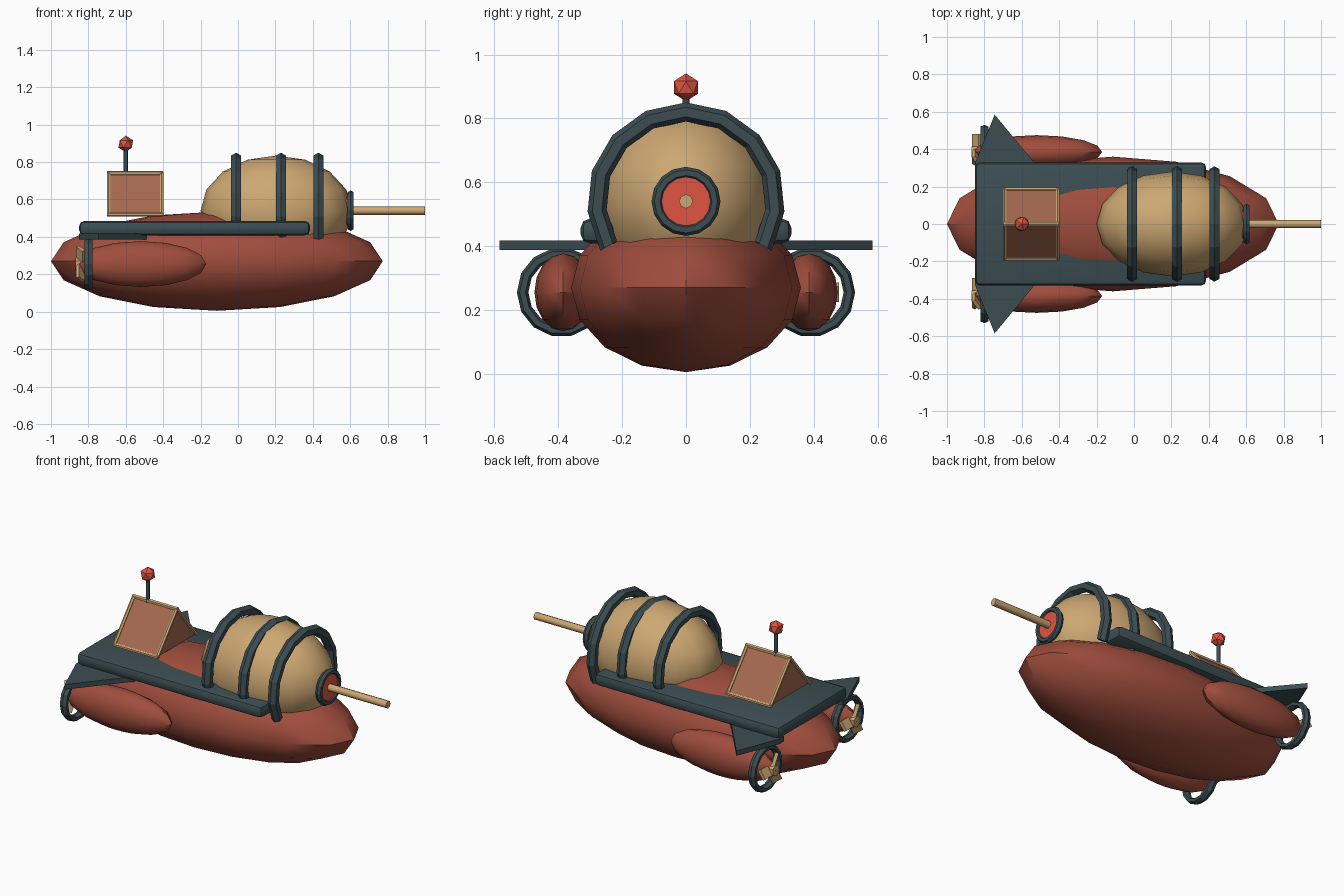
import bpy, bmesh, math
from mathutils import Matrix, Vector

if "Cube" in bpy.data.objects:
    bpy.data.objects.remove(bpy.data.objects["Cube"])


def material(name, color):
    m = bpy.data.materials.new(name)
    m.diffuse_color = (*color, 1)
    m.use_nodes = True
    m.node_tree.nodes["Principled BSDF"].inputs["Base Color"].default_value = m.diffuse_color
    return m


RUST = material("rust", (0.35, 0.075, 0.047))
TAN = material("tan", (0.61, 0.39, 0.17))
SLATE = material("slate", (0.045, 0.075, 0.085))
RED = material("bright_red", (0.75, 0.09, 0.055))
PANE = material("pane", (0.38, 0.14, 0.08))


def finish(name, bm, mat, smooth=None):
    bmesh.ops.recalc_face_normals(bm, faces=bm.faces[:])
    me = bpy.data.meshes.new(name)
    bm.to_mesh(me)
    bm.free()
    ob = bpy.data.objects.new(name, me)
    bpy.context.collection.objects.link(ob)
    me.materials.append(mat)
    if smooth:
        bpy.ops.object.select_all(action='DESELECT')
        ob.select_set(True)
        bpy.context.view_layer.objects.active = ob
        bpy.ops.object.shade_smooth_by_angle(angle=math.radians(smooth))
    return ob


def ellipsoid(name, center, radii, mat):
    bm = bmesh.new()
    bmesh.ops.create_uvsphere(bm, u_segments=16, v_segments=8, radius=1,
                              matrix=Matrix.Translation(center) @ Matrix.Diagonal((*radii, 1)))
    return finish(name, bm, mat, 35)


def rod(name, a, b, r, mat, sides=8):
    a, b = Vector(a), Vector(b)
    bm = bmesh.new()
    rot = (b - a).to_track_quat('Z', 'Y').to_matrix().to_4x4()
    bmesh.ops.create_cone(bm, cap_ends=True, segments=sides, radius1=r, radius2=r,
                          depth=(b - a).length,
                          matrix=Matrix.Translation((a + b) / 2) @ rot)
    return finish(name, bm, mat, 50)


def hoop(name, center, radius, half_r, half_x, mat, start=0, sweep=360, steps=16, sides=6):
    """Tube bent round the x axis, closed or as an arc."""
    bm = bmesh.new()
    closed = sweep == 360
    rings = []
    for i in range(steps if closed else steps + 1):
        t = math.radians(start + sweep * i / steps)
        ring = []
        for k in range(sides):
            p = math.tau * k / sides
            r = radius + half_r * math.cos(p)
            ring.append(bm.verts.new((center[0] + half_x * math.sin(p),
                                      center[1] + r * math.cos(t),
                                      center[2] + r * math.sin(t))))
        rings.append(ring)
    for i in range(steps):
        a, b = rings[i], rings[(i + 1) % len(rings)]
        for k in range(sides):
            j = (k + 1) % sides
            bm.faces.new((a[k], a[j], b[j], b[k]))
    if not closed:
        bm.faces.new(rings[0])
        bm.faces.new(rings[-1])
    return finish(name, bm, mat)


def prism(name, points, offset, mat):
    """Polygon extruded along an offset."""
    bm = bmesh.new()
    f = bm.faces.new([bm.verts.new(p) for p in points])
    ext = bmesh.ops.extrude_face_region(bm, geom=[f], use_keep_orig=True)
    bmesh.ops.translate(bm, vec=offset,
                        verts=[v for v in ext['geom'] if isinstance(v, bmesh.types.BMVert)])
    return finish(name, bm, mat)


# Hull and upper dome
ellipsoid("hull", (-0.113, 0, 0.27), (0.887, 0.36, 0.265), RUST)
ellipsoid("dome", (0.205, 0, 0.54), (0.405, 0.28, 0.295), TAN)

# Hoops over the dome
for i, x in enumerate((-0.01, 0.23, 0.43)):
    hoop(f"dome_hoop_{i + 1}", (x, 0, 0.54), 0.28, 0.03, 0.031, SLATE, -30, 240, 10)

# Nose port and barrel
hoop("port_ring", (0.602, 0, 0.54), 0.09, 0.018, 0.019, SLATE, 0, 360, 16)
rod("port_disc", (0.56, 0, 0.54), (0.61, 0, 0.54), 0.08, RED, 16)
rod("barrel", (0.58, 0, 0.54), (1.0, 0, 0.54), 0.022, TAN, 8)

# Deck with rounded edges
bm = bmesh.new()
bmesh.ops.create_cube(bm, size=1, matrix=Matrix.Translation((-0.232, 0, 0.447))
                      @ Matrix.Diagonal((1.235, 0.66, 0.077, 1)))
bmesh.ops.bevel(bm, geom=bm.edges[:], offset=0.028, segments=2, profile=0.5, affect='EDGES')
finish("deck", bm, SLATE, 40)

# Side engines, fins and propellers
for s, side in ((-1, "front"), (1, "back")):
    y, z = 0.385 * s, 0.255
    ellipsoid(f"{side}_engine", (-0.52, y, z), (0.35, 0.09, 0.122), RUST)
    prism(f"{side}_fin", [(-0.85, 0.28 * s, 0.387), (-0.85, 0.325 * s, 0.387),
                          (-0.745, 0.585 * s, 0.387), (-0.53, 0.325 * s, 0.387),
                          (-0.49, 0.28 * s, 0.387)], (0, 0, 0.03), SLATE)
    hoop(f"{side}_propeller_ring", (-0.8, y + 0.005 * s, z), 0.122, 0.018, 0.025, SLATE, 0, 360, 14)
    rod(f"{side}_propeller_hub", (-0.868, y, z), (-0.79, y, z), 0.034, TAN, 6)
    bm = bmesh.new()
    for k in range(3):
        bmesh.ops.create_cube(bm, size=1, matrix=Matrix.Translation((-0.84, y, z))
                              @ Matrix.Rotation(math.tau * k / 3, 4, 'X')
                              @ Matrix.Translation((0, 0.055, 0))
                              @ Matrix.Rotation(math.radians(35), 4, 'Y')
                              @ Matrix.Diagonal((0.02, 0.08, 0.06, 1)))
    finish(f"{side}_propeller_blades", bm, TAN)

# Tent-shaped cabin with framed sloping panes
X0, X1, Y, Z0, Z1 = -0.692, -0.408, 0.185, 0.52, 0.74
prism("cabin", [(X0, -Y, Z0), (X0, Y, Z0), (X0, 0, Z1)], (X1 - X0, 0, 0), PANE)
rod("cabin_ridge", (X0 - 0.008, 0, Z1), (X1 + 0.008, 0, Z1), 0.012, TAN, 6)
for s, side in ((-1, "front"), (1, "back")):
    rod(f"cabin_{side}_sill", (X0 - 0.008, s * Y, Z0), (X1 + 0.008, s * Y, Z0), 0.011, TAN, 6)
    for x, end in ((X0, "left"), (X1, "right")):
        rod(f"cabin_{side}_{end}_rafter", (x, s * Y, Z0), (x, 0, Z1), 0.011, TAN, 6)

# Antenna with a faceted lamp
rod("antenna", (-0.6, 0, 0.73), (-0.6, 0, 0.88), 0.011, SLATE, 8)
bm = bmesh.new()
bmesh.ops.create_icosphere(bm, subdivisions=1, radius=0.044,
                           matrix=Matrix.Translation((-0.6, 0, 0.897)))
finish("antenna_lamp", bm, RED)
